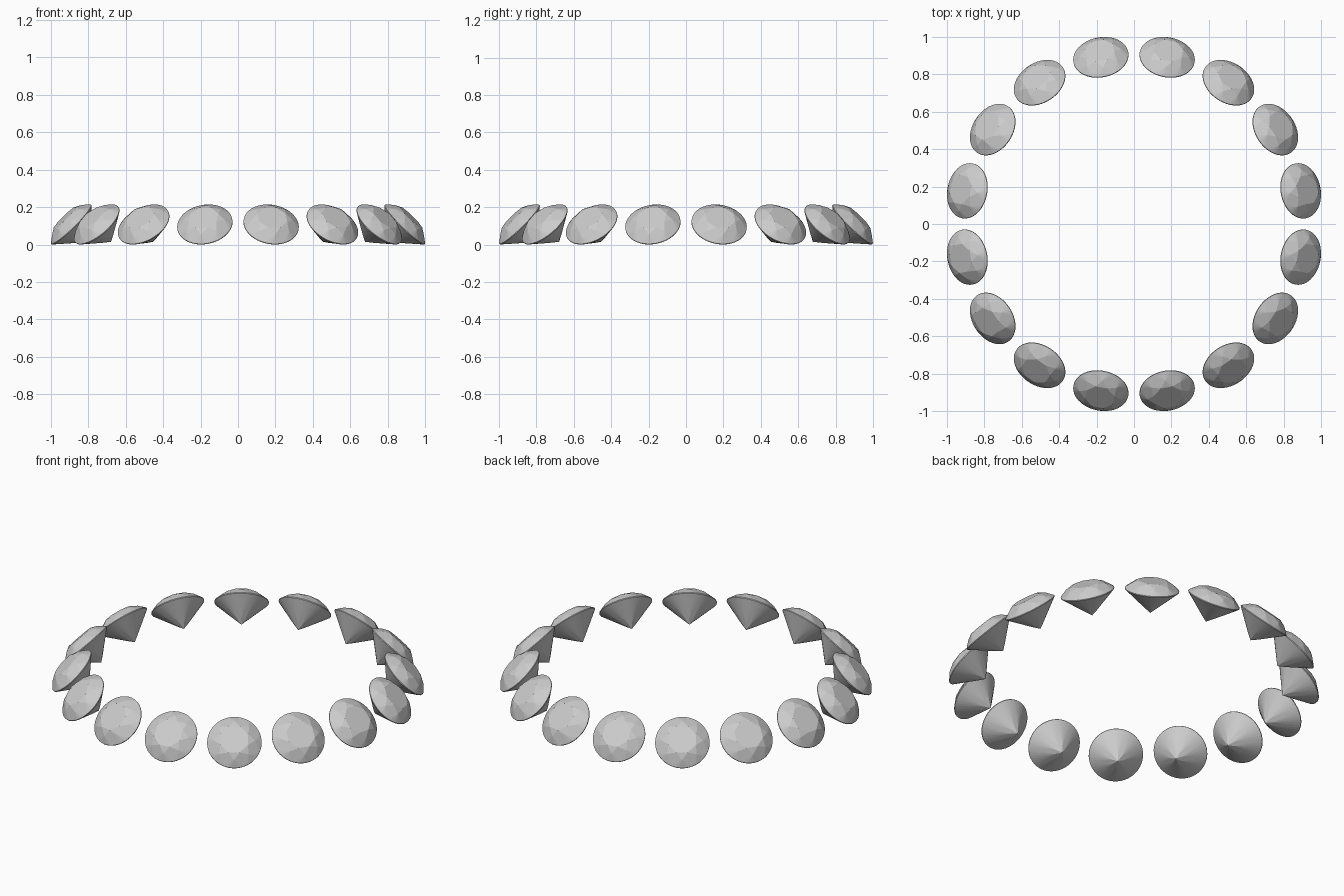
import bpy, bmesh, math
from mathutils import Matrix

if "Cube" in bpy.data.objects:
    bpy.data.objects.remove(bpy.data.objects["Cube"])

COUNT = 16            # gems in the ring
RING = 0.908          # ring radius to the girdle centres
GEM = 0.149           # girdle radius of one gem
TILT = math.radians(45)
HEIGHT = 0.1075       # girdle centre above the ground

TABLE, CROWN, PAVILION, GIRDLE = 0.55, 0.33, 0.86, 0.03
SEG = 48              # girdle points, six per main facet


def gem_mesh():
    """Round brilliant cut, unit girdle radius, axis along +z."""
    bm = bmesh.new()

    def ring(n, r, z, offset=0.0):
        return [bm.verts.new((r * math.cos(2 * math.pi * i / n + offset),
                              r * math.sin(2 * math.pi * i / n + offset), z))
                for i in range(n)]

    half = math.pi / 8
    c = math.cos(half)
    g = GIRDLE / 2
    star_r, low_r = 0.76, 0.22
    star_z = g + CROWN * (1 - (star_r * c - TABLE) / (1 - TABLE))
    low_z = -g - PAVILION * (1 - low_r * c)

    table = ring(8, TABLE, g + CROWN)
    star = ring(8, star_r, star_z, half)
    top = ring(SEG, 1, g)
    bottom = ring(SEG, 1, -g)
    low = ring(8, low_r, low_z, half)
    culet = bm.verts.new((0, 0, -g - PAVILION))

    # Table, star facets, kites and pavilion mains
    bm.faces.new(table)
    step = SEG // 8
    for i in range(8):
        j = (i + 1) % 8
        bm.faces.new((table[i], star[i], table[j]))
        bm.faces.new((table[i], star[i - 1], top[i * step], star[i]))
        bm.faces.new((culet, low[i], bottom[i * step], low[i - 1]))
        # Upper and lower halves fanned to the girdle
        for k in range(i * step, (i + 1) * step):
            m = (k + 1) % SEG
            bm.faces.new((star[i], top[k], top[m]))
            bm.faces.new((low[i], bottom[m], bottom[k]))
    # Girdle band
    for k in range(SEG):
        m = (k + 1) % SEG
        bm.faces.new((top[k], bottom[k], bottom[m], top[m]))

    bmesh.ops.recalc_face_normals(bm, faces=bm.faces[:])
    bm.transform(Matrix.Scale(GEM, 4))
    mesh = bpy.data.meshes.new("round_gem")
    bm.to_mesh(mesh)
    bm.free()
    return mesh


# Ring of gems, each leaning outward
mesh = gem_mesh()
for i in range(COUNT):
    angle = 2 * math.pi * (i + 0.5) / COUNT
    gem = bpy.data.objects.new(f"gem_{i + 1:02d}", mesh)
    gem.matrix_world = (Matrix.Rotation(angle, 4, 'Z')
                        @ Matrix.Translation((RING, 0, HEIGHT))
                        @ Matrix.Rotation(TILT, 4, 'Y')
                        @ Matrix.Rotation(math.pi / 8, 4, 'Z'))
    bpy.context.collection.objects.link(gem)
